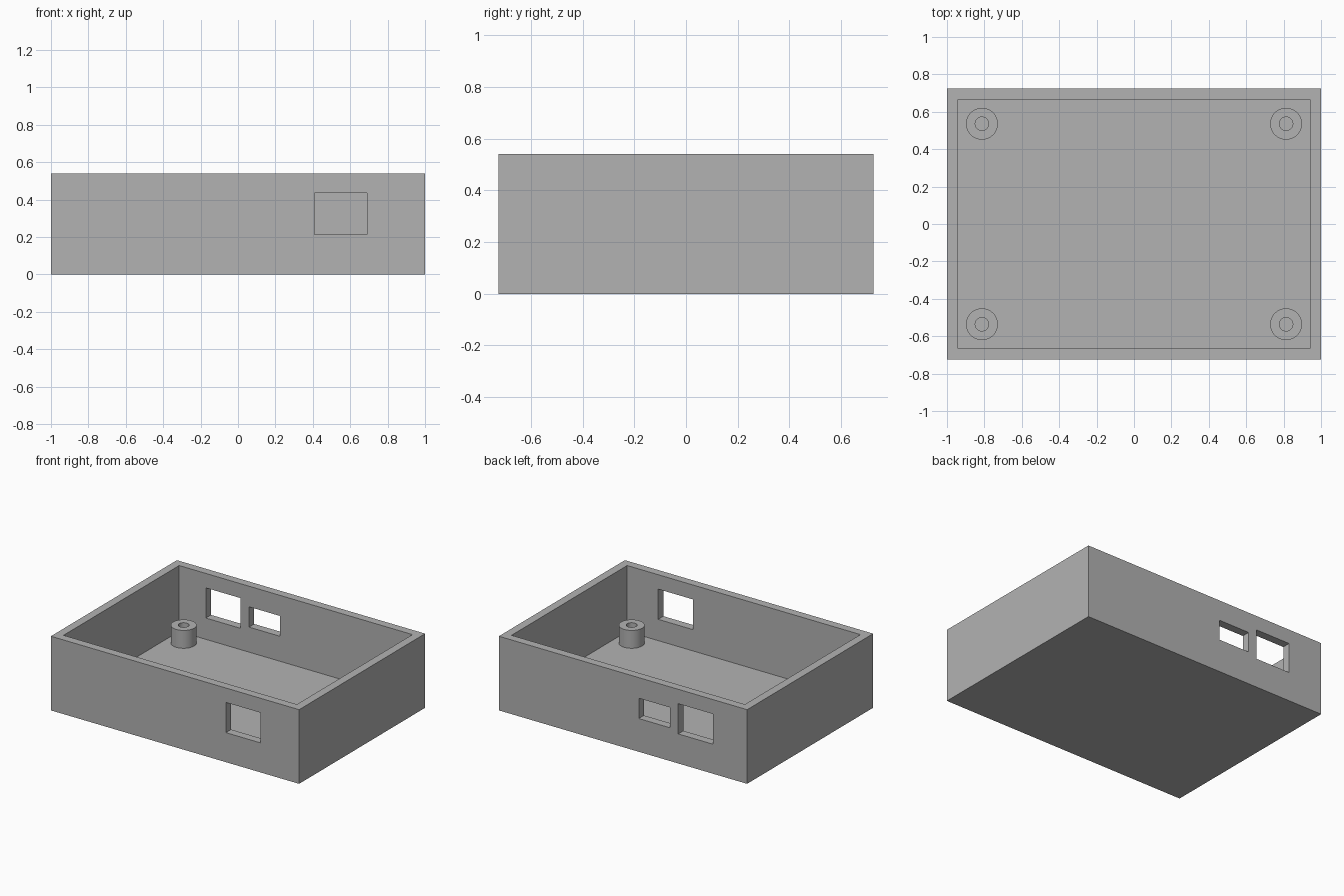
import bpy
import bmesh
import math
from mathutils import Matrix

default = bpy.data.objects.get("Cube")
if default:
    bpy.data.objects.remove(default, do_unlink=True)

W, D, H = 2.0, 1.45, 0.54      # outer size
WALL, FLOOR = 0.06, 0.06
BOSS_TOP = 0.19

grey = bpy.data.materials.new("plain grey")
grey.use_nodes = True
colour = (0.448, 0.448, 0.448, 1)
grey.diffuse_color = colour
grey.node_tree.nodes["Principled BSDF"].inputs["Base Color"].default_value = colour


def add_object(name, bm):
    mesh = bpy.data.meshes.new(name)
    bmesh.ops.recalc_face_normals(bm, faces=bm.faces)
    bm.to_mesh(mesh)
    bm.free()
    obj = bpy.data.objects.new(name, mesh)
    mesh.materials.append(grey)
    bpy.context.collection.objects.link(obj)
    return obj


def box(name, x0, x1, y0, y1, z0, z1):
    bm = bmesh.new()
    place = (Matrix.Translation(((x0 + x1) / 2, (y0 + y1) / 2, (z0 + z1) / 2))
             @ Matrix.Diagonal((x1 - x0, y1 - y0, z1 - z0, 1)))
    bmesh.ops.create_cube(bm, size=1, matrix=place)
    return add_object(name, bm)


def cut(target, cutter):
    mod = target.modifiers.new("cut", 'BOOLEAN')
    mod.operation = 'DIFFERENCE'
    mod.solver = 'EXACT'
    mod.object = cutter
    cutter.hide_render = True
    bpy.context.view_layer.objects.active = target
    bpy.ops.object.modifier_apply(modifier=mod.name)
    bpy.data.objects.remove(cutter, do_unlink=True)


# Open tray
tray = box("enclosure_tray", -W / 2, W / 2, -D / 2, D / 2, 0, H)
cut(tray, box("cavity", WALL - W / 2, W / 2 - WALL, WALL - D / 2, D / 2 - WALL,
              FLOOR, H + 0.2))

# Port openings: wall side (-1 front, 1 back), x range, z range
ports = [(-1, 0.41, 0.69, 0.215, 0.435),
         (1, -0.725, -0.445, 0.215, 0.435),
         (1, -0.377, -0.127, 0.242, 0.39)]
for side, x0, x1, z0, z1 in ports:
    y = side * (D - WALL) / 2
    cut(tray, box("port", x0, x1, y - 0.1, y + 0.1, z0, z1))


# Hollow screw posts, turned from a profile of (radius, height)
def screw_post(name, x, y, segments=48):
    profile = [(0.085, FLOOR), (0.085, BOSS_TOP), (0.036, BOSS_TOP), (0.036, FLOOR)]
    bm = bmesh.new()
    rings = []
    for r, z in profile:
        angles = [math.tau * i / segments for i in range(segments)]
        rings.append([bm.verts.new((r * math.cos(a), r * math.sin(a), z)) for a in angles])
    for low, high in zip(rings, rings[1:] + rings[:1]):
        for i in range(segments):
            j = (i + 1) % segments
            bm.faces.new((low[i], low[j], high[j], high[i]))
    post = add_object(name, bm)
    post.location = (x, y, 0)
    bpy.ops.object.select_all(action='DESELECT')
    post.select_set(True)
    bpy.context.view_layer.objects.active = post
    bpy.ops.object.shade_smooth_by_angle(angle=math.radians(30))


for x_name, sx in (("left", 1), ("right", -1)):
    for y_name, sy in (("front", -1), ("back", 1)):
        screw_post(f"screw_post_{y_name}_{x_name}", sx * 0.813, sy * 0.536)
